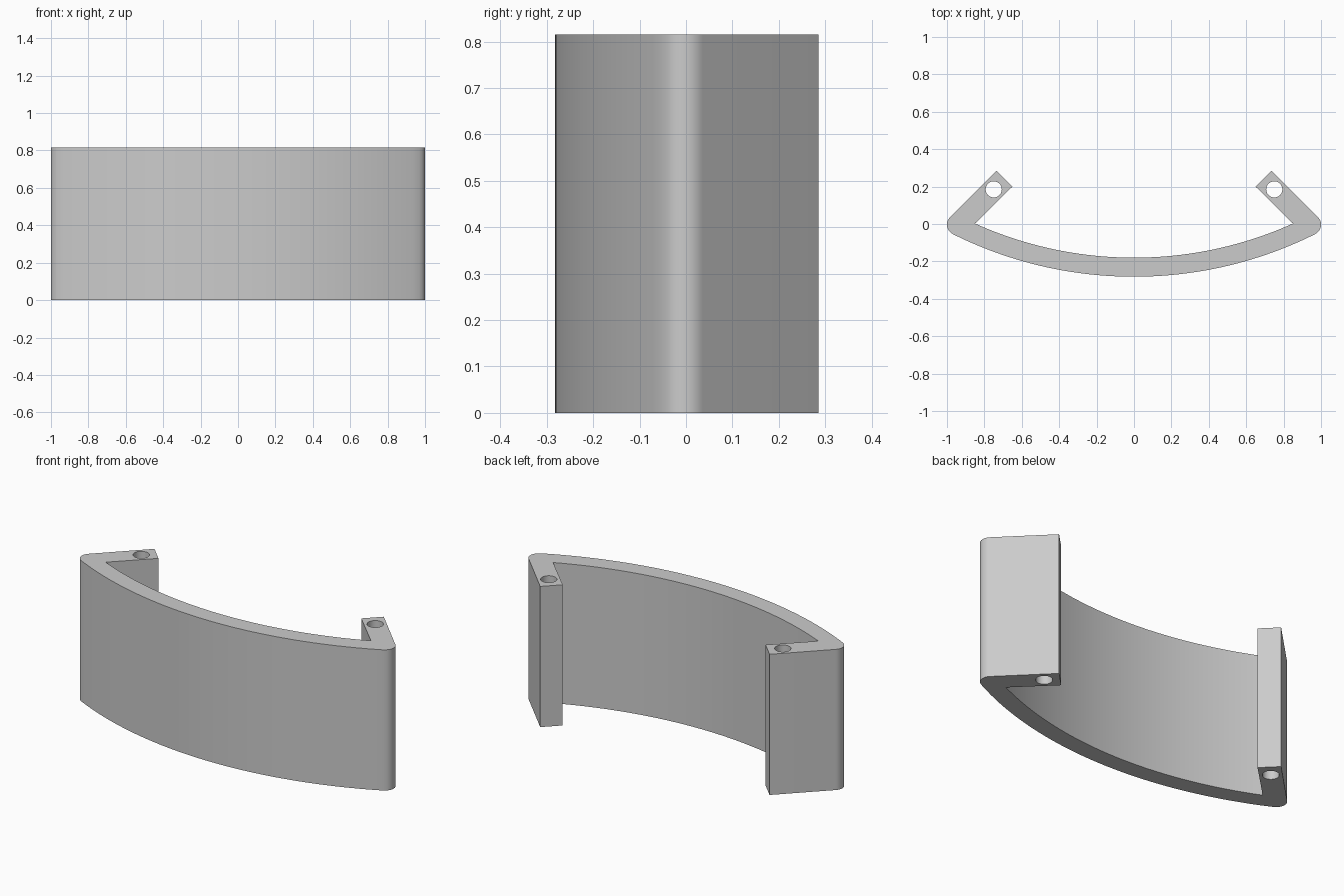
import bpy
import bmesh
from math import sin, cos, pi, atan2, radians
from mathutils import Vector

if "Cube" in bpy.data.objects:
    bpy.data.objects.remove(bpy.data.objects["Cube"])

HEIGHT = 0.815
ARC_Y = 1.89                      # centre of both panel arcs
R_OUT, R_IN = 2.172, 2.07
FILLET = 0.055                    # rounded outer corner
FILLET_C = Vector((0.945, -0.003))
HOLE = (0.75, 0.185)
HOLE_R = 0.043

grey = bpy.data.materials.new("plain grey")
grey.use_nodes = True
grey.diffuse_color = (0.6, 0.6, 0.6, 1)
grey.node_tree.nodes["Principled BSDF"].inputs["Base Color"].default_value = (0.6, 0.6, 0.6, 1)


def arc(cx, cy, r, a0, a1, steps):
    angles = [a0 + (a1 - a0) * i / steps for i in range(steps + 1)]
    return [(cx + r * cos(a), cy + r * sin(a)) for a in angles]


# Half outline: outer arc, rounded corner, hooked arm, inner arc
tangent = atan2(FILLET_C.y - ARC_Y, FILLET_C.x)
inner_end = atan2(0.003 - ARC_Y, 0.85)
half = arc(0, ARC_Y, R_OUT, -pi / 2, tangent, 24)
half += arc(*FILLET_C, FILLET, tangent, pi / 4, 14)[1:]
half += [(0.735, 0.285), (0.65, 0.2)]
half += arc(0, ARC_Y, R_IN, inner_end, -pi / 2, 24)
mirrored = [(-x, y) for x, y in reversed(half[1:-1])]

# Curved panel with its two arms, extruded upwards
bm = bmesh.new()
base = bm.faces.new([bm.verts.new((x, y, 0)) for x, y in half + mirrored])
top = bmesh.ops.extrude_face_region(bm, geom=[base], use_keep_orig=True)
bmesh.ops.translate(bm, vec=(0, 0, HEIGHT),
                    verts=[v for v in top["geom"] if isinstance(v, bmesh.types.BMVert)])
bmesh.ops.recalc_face_normals(bm, faces=bm.faces[:])
mesh = bpy.data.meshes.new("curved_bracket")
bm.to_mesh(mesh)
bm.free()
bracket = bpy.data.objects.new("curved_bracket", mesh)
bpy.context.collection.objects.link(bracket)
mesh.materials.append(grey)

# Through holes in the arms
for side in (-1, 1):
    bpy.ops.mesh.primitive_cylinder_add(vertices=40, radius=HOLE_R, depth=HEIGHT * 1.5,
                                        location=(side * HOLE[0], HOLE[1], HEIGHT / 2))
    cutter = bpy.context.object
    cutter.name = "hole_cutter"
    cutter.hide_render = True
    cutter.data.materials.append(grey)
    bpy.ops.object.select_all(action="DESELECT")
    bracket.select_set(True)
    bpy.context.view_layer.objects.active = bracket
    cut = bracket.modifiers.new("hole", "BOOLEAN")
    cut.operation = "DIFFERENCE"
    cut.solver = "EXACT"
    cut.object = cutter
    bpy.ops.object.modifier_apply(modifier=cut.name)
    bpy.data.objects.remove(cutter)

bpy.ops.object.shade_smooth_by_angle(angle=radians(30))
